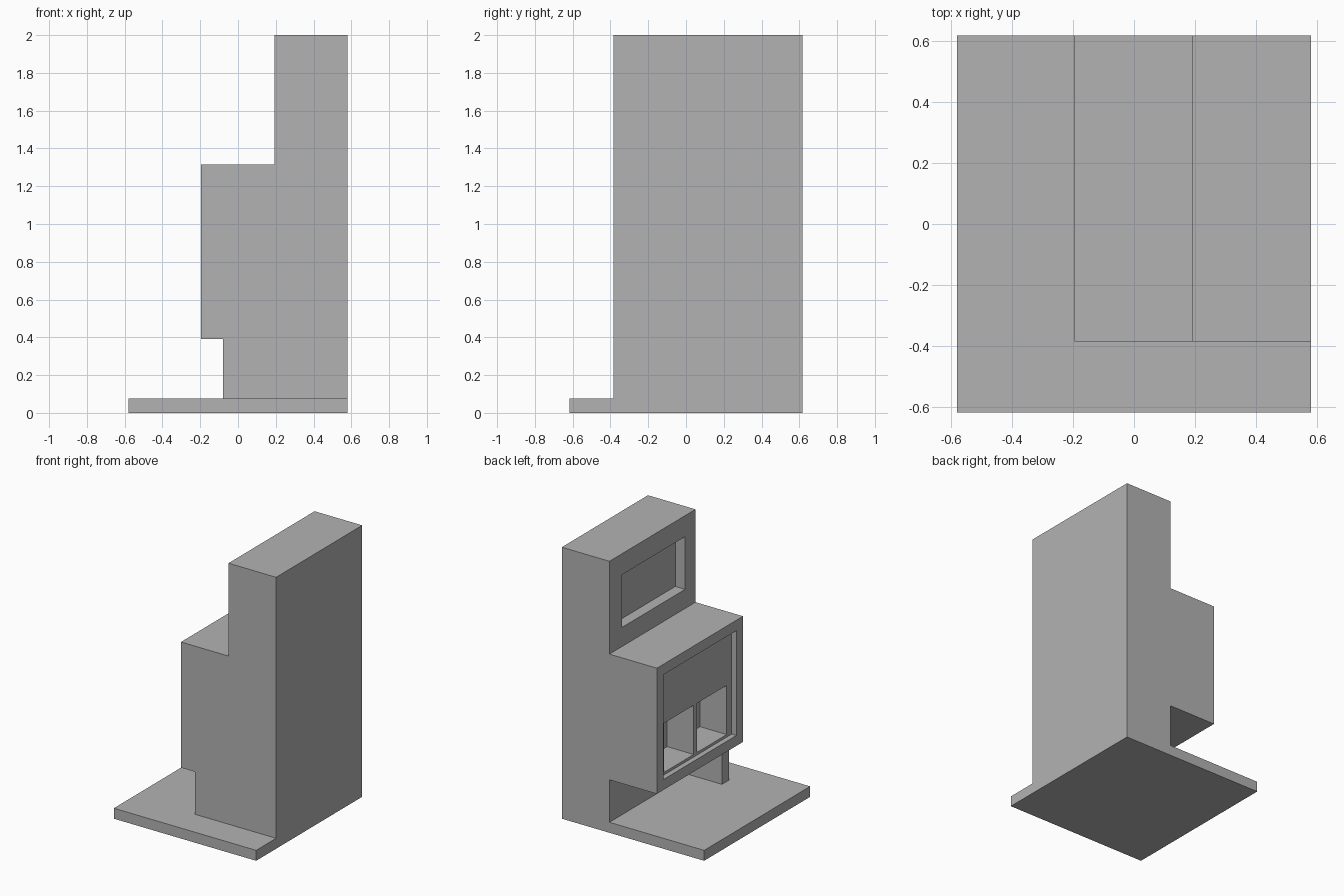
import bpy
import bmesh
from mathutils import Vector

if "Cube" in bpy.data.objects:
    bpy.data.objects.remove(bpy.data.objects["Cube"], do_unlink=True)

grey = bpy.data.materials.new("plain_grey")
grey.use_nodes = True
COLOUR = (0.45, 0.45, 0.45, 1)
grey.diffuse_color = COLOUR
grey.node_tree.nodes["Principled BSDF"].inputs["Base Color"].default_value = COLOUR


def extrude_profile(name, points, y0, y1):
    """Extrude an x-z outline from y0 to y1."""
    bm = bmesh.new()
    face = bm.faces.new([bm.verts.new((x, y0, z)) for x, z in points])
    result = bmesh.ops.extrude_face_region(bm, geom=[face])
    moved = [v for v in result["geom"] if isinstance(v, bmesh.types.BMVert)]
    bmesh.ops.translate(bm, vec=Vector((0, y1 - y0, 0)), verts=moved)
    bmesh.ops.recalc_face_normals(bm, faces=bm.faces)
    mesh = bpy.data.meshes.new(name)
    bm.to_mesh(mesh)
    bm.free()
    mesh.materials.append(grey)
    obj = bpy.data.objects.new(name, mesh)
    bpy.context.scene.collection.objects.link(obj)
    return obj


def box(name, x, y, z):
    outline = [(x[0], z[0]), (x[1], z[0]), (x[1], z[1]), (x[0], z[1])]
    return extrude_profile(name, outline, y[0], y[1])


def cut(target, name, x, y, z):
    """Carve a box out of the target."""
    cutter = box(name, x, y, z)
    cutter.hide_render = True
    mod = target.modifiers.new(name, "BOOLEAN")
    mod.operation = "DIFFERENCE"
    mod.solver = "EXACT"
    mod.object = cutter
    bpy.context.view_layer.objects.active = target
    bpy.ops.object.modifier_apply(modifier=mod.name)
    bpy.data.objects.remove(cutter, do_unlink=True)


FRONT, BACK = -0.385, 0.617
BASE_TOP = 0.077
STEP_X, BOX_X, LEG_X, SIDE_X = 0.192, -0.195, -0.08, 0.58

# Floor slab
box("base_slab", (-SIDE_X, SIDE_X), (-BACK, BACK), (0, BASE_TOP))

# Stepped cabinet outline
cabinet = extrude_profile("cabinet", [
    (LEG_X, BASE_TOP), (SIDE_X, BASE_TOP), (SIDE_X, 2), (STEP_X, 2),
    (STEP_X, 1.316), (BOX_X, 1.316), (BOX_X, 0.39), (LEG_X, 0.39)], FRONT, BACK)

# Open space under the overhang, leaving one support panel
cut(cabinet, "under_space", (-0.5, STEP_X), (FRONT + 0.08, 1), (0, 0.39))

# Upper display recess
cut(cabinet, "display_recess", (0, STEP_X + 0.08), (-0.264, 0.472), (1.457, 1.845))

# Shallow lower recess with two deep compartments
cut(cabinet, "window_recess", (-0.5, BOX_X + 0.038), (-0.308, 0.54), (0.467, 1.239))
for side in (-1, 1):
    centre = 0.115 + side * 0.192
    cut(cabinet, "compartment", (-0.18, 0.06),
        (centre - 0.172, centre + 0.172), (0.486, 0.848))
